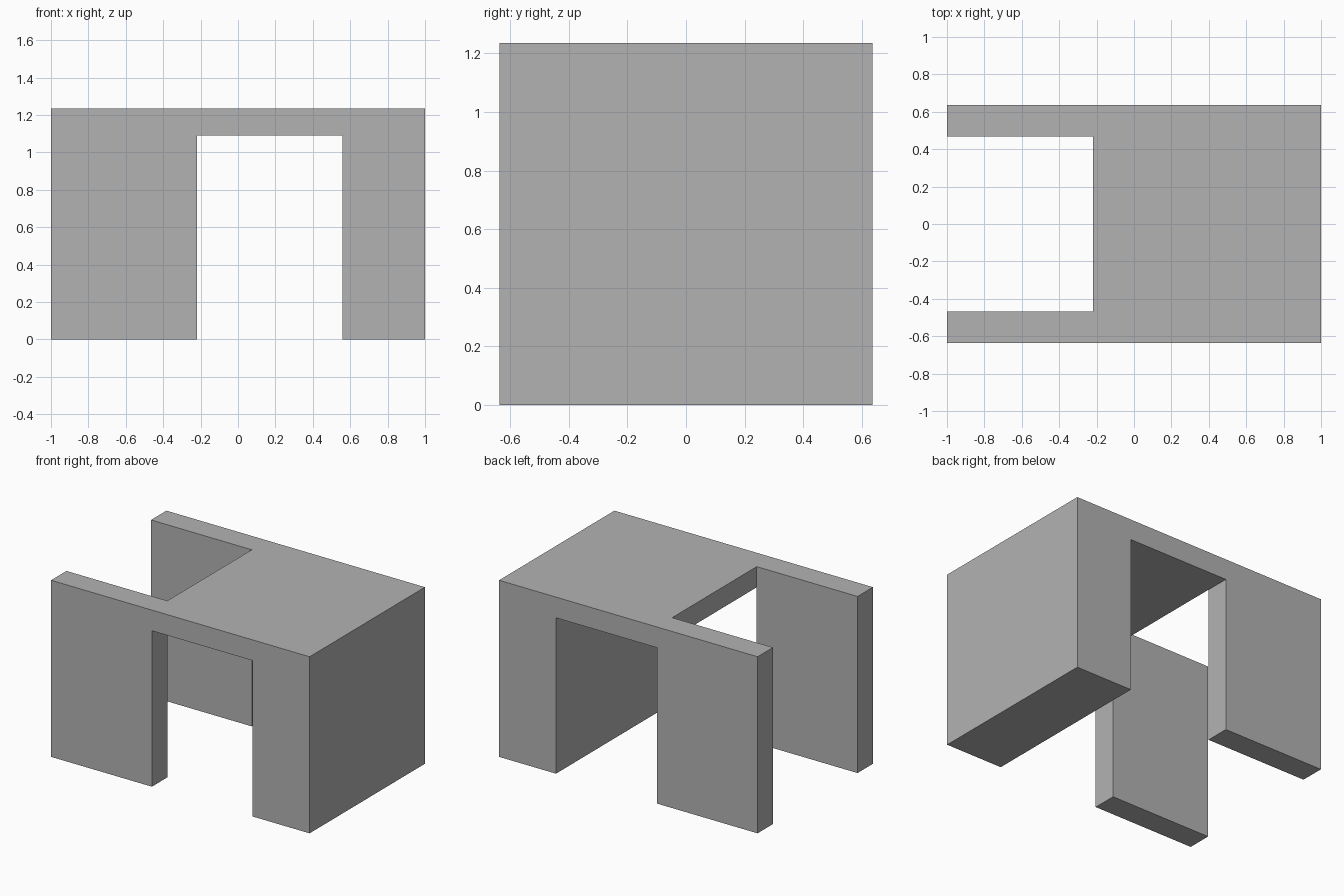
import bpy, bmesh, math

cube = bpy.data.objects.get("Cube")
if cube:
    bpy.data.objects.remove(cube, do_unlink=True)

# Plain grey material
grey = bpy.data.materials.new("plain_grey")
grey.use_nodes = True
colour = (0.45, 0.45, 0.45, 1)
grey.diffuse_color = colour
grey.node_tree.nodes["Principled BSDF"].inputs["Base Color"].default_value = colour

# Planes that divide the block into cells
xs = (-1, -0.22, 0.56, 1)
ys = (-0.637, -0.467, 0.467, 0.637)
zs = (0, 1.09, 1.235)


def solid(i, j, k):
    """Side panels, bridging top slab and end block."""
    if not (0 <= i < 3 and 0 <= j < 3 and 0 <= k < 2):
        return False
    side_panel = i == 0 and j != 1
    top_slab = i == 1 and k == 1
    end_block = i == 2
    return side_panel or top_slab or end_block


# Skin the occupied cells, leaving out the walls between neighbours
bm = bmesh.new()
for cell in [(i, j, k) for i in range(3) for j in range(3) for k in range(2)]:
    if not solid(*cell):
        continue
    for axis in range(3):
        u, v = (axis + 1) % 3, (axis + 2) % 3
        for side in (0, 1):
            neighbour = list(cell)
            neighbour[axis] += 2 * side - 1
            if solid(*neighbour):
                continue
            ring = []
            for du, dv in ((0, 0), (1, 0), (1, 1), (0, 1)):
                p = list(cell)
                p[axis] += side
                p[u] += du
                p[v] += dv
                ring.append(bm.verts.new((xs[p[0]], ys[p[1]], zs[p[2]])))
            bm.faces.new(ring if side else ring[::-1])

# Weld and merge flat regions into clean single faces
bmesh.ops.remove_doubles(bm, verts=bm.verts[:], dist=0.0001)
bmesh.ops.dissolve_limit(bm, angle_limit=math.radians(1),
                         verts=bm.verts[:], edges=bm.edges[:])
mesh = bpy.data.meshes.new("notched_bridge_block")
bm.to_mesh(mesh)
bm.free()
mesh.materials.append(grey)
block = bpy.data.objects.new("notched_bridge_block", mesh)
bpy.context.collection.objects.link(block)
